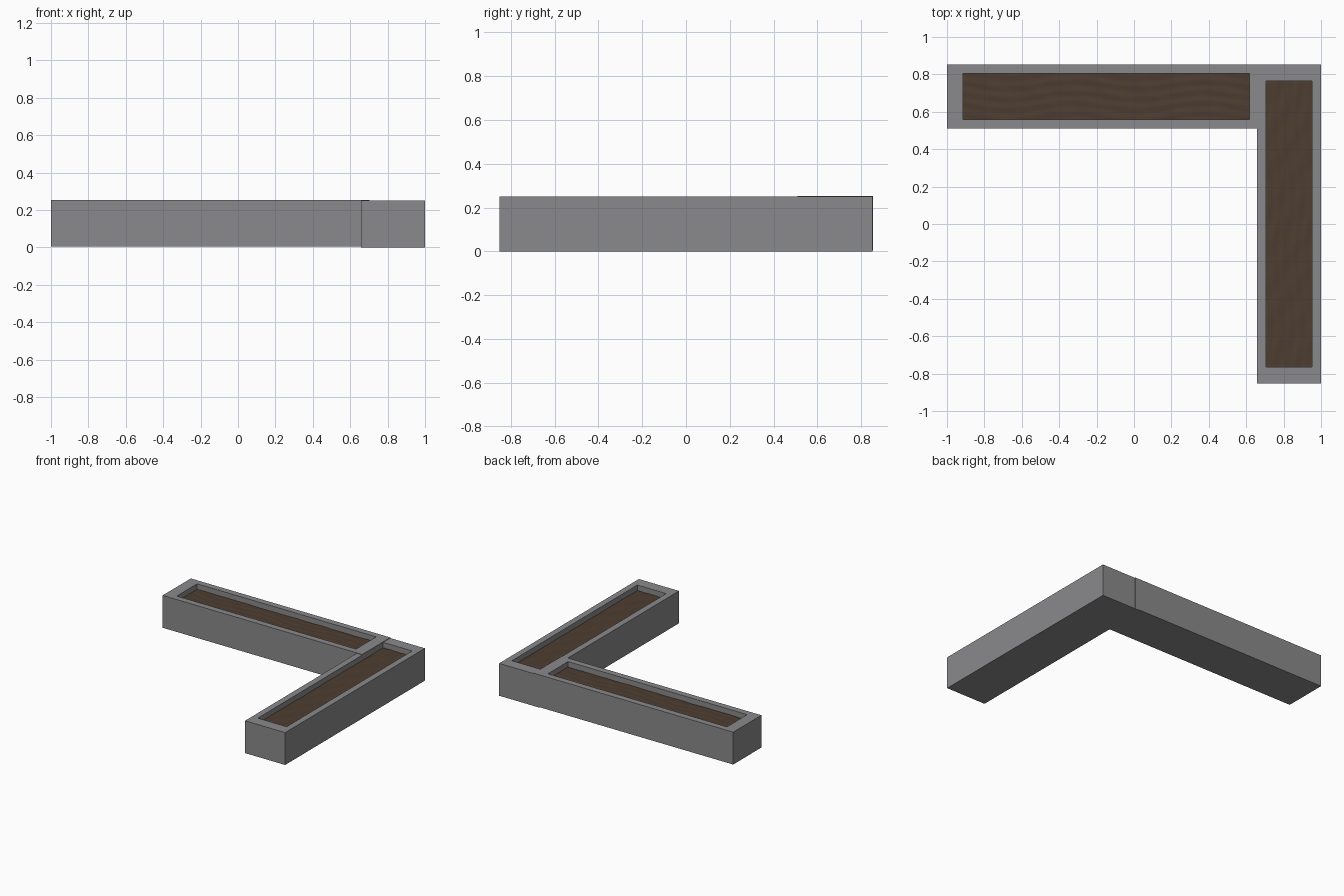
import bpy, bmesh, math

if "Cube" in bpy.data.objects:
    bpy.data.objects.remove(bpy.data.objects["Cube"])


def material(name, rgb):
    m = bpy.data.materials.new(name)
    m.diffuse_color = (*rgb, 1.0)
    m.use_nodes = True
    m.node_tree.nodes["Principled BSDF"].inputs["Base Color"].default_value = m.diffuse_color
    return m


concrete = material("grey concrete", (0.255, 0.255, 0.262))
earth = material("dark brown soil", (0.075, 0.048, 0.031))

LENGTH, WIDTH, HEIGHT = 1.705, 0.343, 0.25
END_WALL, SIDE_WALL, RECESS = 0.087, 0.048, 0.042


def finish(name, bm, mat, loc, turn):
    me = bpy.data.meshes.new(name)
    bm.to_mesh(me)
    bm.free()
    me.materials.append(mat)
    ob = bpy.data.objects.new(name, me)
    ob.location = loc
    ob.rotation_euler.z = turn
    bpy.context.collection.objects.link(ob)


def planter(prefix, loc, turn):
    hx, hy = LENGTH / 2, WIDTH / 2
    ix, iy = hx - END_WALL, hy - SIDE_WALL
    floor = HEIGHT - RECESS

    # trough: closed outer box, flat rim and sunken floor, built as stacked rings
    bm = bmesh.new()
    rings = []
    for x, y, z in ((hx, hy, 0), (hx, hy, HEIGHT), (ix, iy, HEIGHT), (ix, iy, floor - 0.01)):
        rings.append([bm.verts.new((sx * x, sy * y, z))
                      for sx, sy in ((-1, -1), (1, -1), (1, 1), (-1, 1))])
    for a, b in zip(rings, rings[1:]):
        for i in range(4):
            j = (i + 1) % 4
            bm.faces.new((a[i], a[j], b[j], b[i]))
    bm.faces.new(rings[0][::-1])
    bm.faces.new(rings[-1])
    finish(prefix + "_trough", bm, concrete, loc, turn)

    # soil: gently rippled sheet filling the recess
    bm = bmesh.new()
    bmesh.ops.create_grid(bm, x_segments=80, y_segments=20, size=1)
    for v in bm.verts:
        v.co.x *= ix
        v.co.y *= iy
        x, y = v.co.x, v.co.y
        v.co.z = floor + 0.0009 * math.sin(110 * y + 2 * math.sin(9 * x)) \
            + 0.0008 * math.sin(31 * x + 40 * y)
    finish(prefix + "_soil", bm, earth, loc, turn)


# back planter butts into the right planter and sits a touch higher
planter("back_planter", (-1 + LENGTH / 2 - 0.001, 0.682, 0.004), 0)
planter("right_planter", (1 - WIDTH / 2, 0, 0), math.pi / 2)
